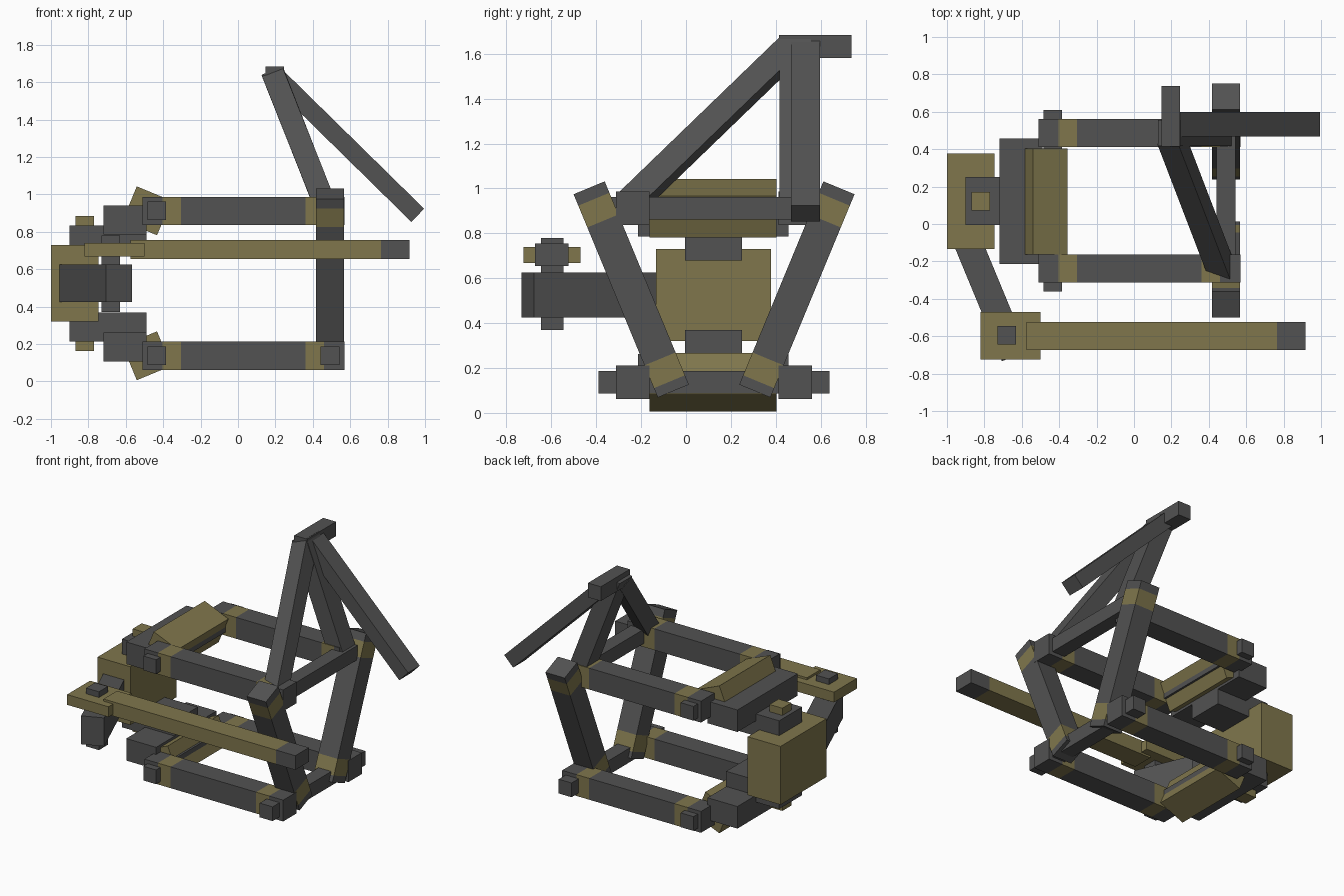
import bpy, bmesh, math
from mathutils import Vector

if "Cube" in bpy.data.objects:
    bpy.data.objects.remove(bpy.data.objects["Cube"])


def material(name, rgb):
    m = bpy.data.materials.new(name)
    m.diffuse_color = (*rgb, 1)
    m.use_nodes = True
    m.node_tree.nodes["Principled BSDF"].inputs["Base Color"].default_value = m.diffuse_color
    return m


GRAY, OLIVE = 0, 1
MATS = [material("dark gray", (0.085, 0.085, 0.085)),
        material("olive", (0.215, 0.183, 0.073))]


def bar(name, p0, p1, w, h, side, color=GRAY, bands=()):
    """Square bar from p0 to p1, w along side, h across; bands = (start, end, color) lengths."""
    p0, p1 = Vector(p0), Vector(p1)
    d = (p1 - p0).normalized()
    s = Vector(side)
    s = (s - d * s.dot(d)).normalized()
    u = d.cross(s)
    length = (p1 - p0).length
    cuts = sorted({0, length} | {t for b in bands for t in b[:2]})
    bm = bmesh.new()
    rings = [[bm.verts.new(p0 + d * t + s * (a * w / 2) + u * (b * h / 2))
              for a, b in ((-1, -1), (1, -1), (1, 1), (-1, 1))] for t in cuts]

    def col(t):
        return next((c for a, b, c in bands if a <= t <= b), color)

    for i in range(len(cuts) - 1):
        for k in range(4):
            n = (k + 1) % 4
            f = bm.faces.new((rings[i][k], rings[i][n], rings[i + 1][n], rings[i + 1][k]))
            f.material_index = col((cuts[i] + cuts[i + 1]) / 2)
    bm.faces.new(rings[0]).material_index = col((cuts[0] + cuts[1]) / 2)
    bm.faces.new(rings[-1]).material_index = col((cuts[-2] + cuts[-1]) / 2)
    bmesh.ops.recalc_face_normals(bm, faces=bm.faces)
    me = bpy.data.meshes.new(name)
    bm.to_mesh(me)
    bm.free()
    for m in MATS:
        me.materials.append(m)
    ob = bpy.data.objects.new(name, me)
    bpy.context.collection.objects.link(ob)
    return ob


def box(name, x, y, z, color=GRAY):
    """Axis-aligned box from three (min, max) ranges."""
    cy, cz = sum(y) / 2, sum(z) / 2
    return bar(name, (x[0], cy, cz), (x[1], cy, cz), y[1] - y[0], z[1] - z[0], (0, 1, 0), color)


MID_Z, MID_Y = 0.5245, 0.125
X, Y = (1, 0, 0), (0, 1, 0)
S, C = math.sin(math.radians(22.5)), math.cos(math.radians(22.5))

# Upper and lower layers of the cage, mirrored in height
for layer, k in (("upper", 1), ("lower", -1)):
    def zr(a, b):
        return tuple(sorted((MID_Z + k * a, MID_Z + k * b)))

    z = MID_Z + k * 0.3875
    for part, sy in (("front", -1), ("back", 1)):
        y = MID_Y + sy * 0.362
        end = 0.5 if (k, sy) == (1, 1) else 0.57
        bar(f"{layer}_{part}_rail", (-0.51, y, z), (end, y, z), 0.15, 0.15, Y, GRAY,
            [(0.105, 0.205, OLIVE), (0.87, 0.97, OLIVE)])
    bar(f"{layer}_left_axle", (-0.435, -0.36, z), (-0.435, 0.61, z), 0.1, 0.1, X)
    reach = 0.43 if k == 1 else 0.515
    bar(f"{layer}_right_axle", (0.492, MID_Y - reach, z), (0.492, MID_Y + reach, z), 0.1, 0.1, X)
    bar(f"{layer}_pad", (-0.487, -0.163, z), (-0.487, 0.403, z), 0.2, 0.2, (C, 0, -k * S), OLIVE)
    box(f"{layer}_cross_member", (-0.72, -0.488), (-0.213, 0.457), zr(0.262, 0.417))
    box(f"{layer}_bracket", (-0.9, -0.488), (-0.005, 0.25), zr(0.155, 0.31))

# Slanted legs joining the layers on the right end
for part, sy in (("front", -1), ("back", 1)):
    c = Vector((0.493, MID_Y + sy * 0.369, 0.55))
    d = Vector((0, sy * S, C)) * 0.49
    bar(f"{part}_leg", c - d, c + d, 0.15, 0.15, X, GRAY,
        [(0.045, 0.155, OLIVE), (0.82, 0.925, OLIVE)])

# Pivot block with its pin at the left end
box("pivot_block", (-1.0, -0.745), (-0.133, 0.378), (0.32, 0.73), OLIVE)
box("pivot_pin", (-0.87, -0.77), (0.072, 0.172), (0.163, 0.885), OLIVE)

# Slanted side arm carrying a long bar
tip = Vector((-0.637, -0.705, 0.525))
bar("side_arm", tip + Vector((-S, C, 0)) * 0.72, tip, 0.15, 0.2, X)
box("arm_pin", (-0.73, -0.63), (-0.645, -0.545), (0.37, 0.78))
box("arm_plate", (-0.822, -0.5), (-0.725, -0.47), (0.668, 0.74), OLIVE)
bar("long_bar", (-0.575, -0.598, 0.705), (0.917, -0.598, 0.705), 0.15, 0.1, Y, OLIVE,
    [(1.34, 1.492, GRAY)])

# Raised mast, its diagonal brace, top pin and hanging boom
bar("mast", (0.475, 0.487, 0.915), (0.184, 0.487, 1.662), 0.12, 0.14, X)
bar("mast_brace", (0.475, -0.265, 0.92), (0.195, 0.465, 1.625), 0.12, 0.11, (0.932, 0, 0.362))
box("mast_pin", (0.147, 0.247), (0.415, 0.737), (1.582, 1.683))
bar("boom", (0.2, 0.533, 1.635), (0.961, 0.533, 0.888), 0.13, 0.098, Y)
